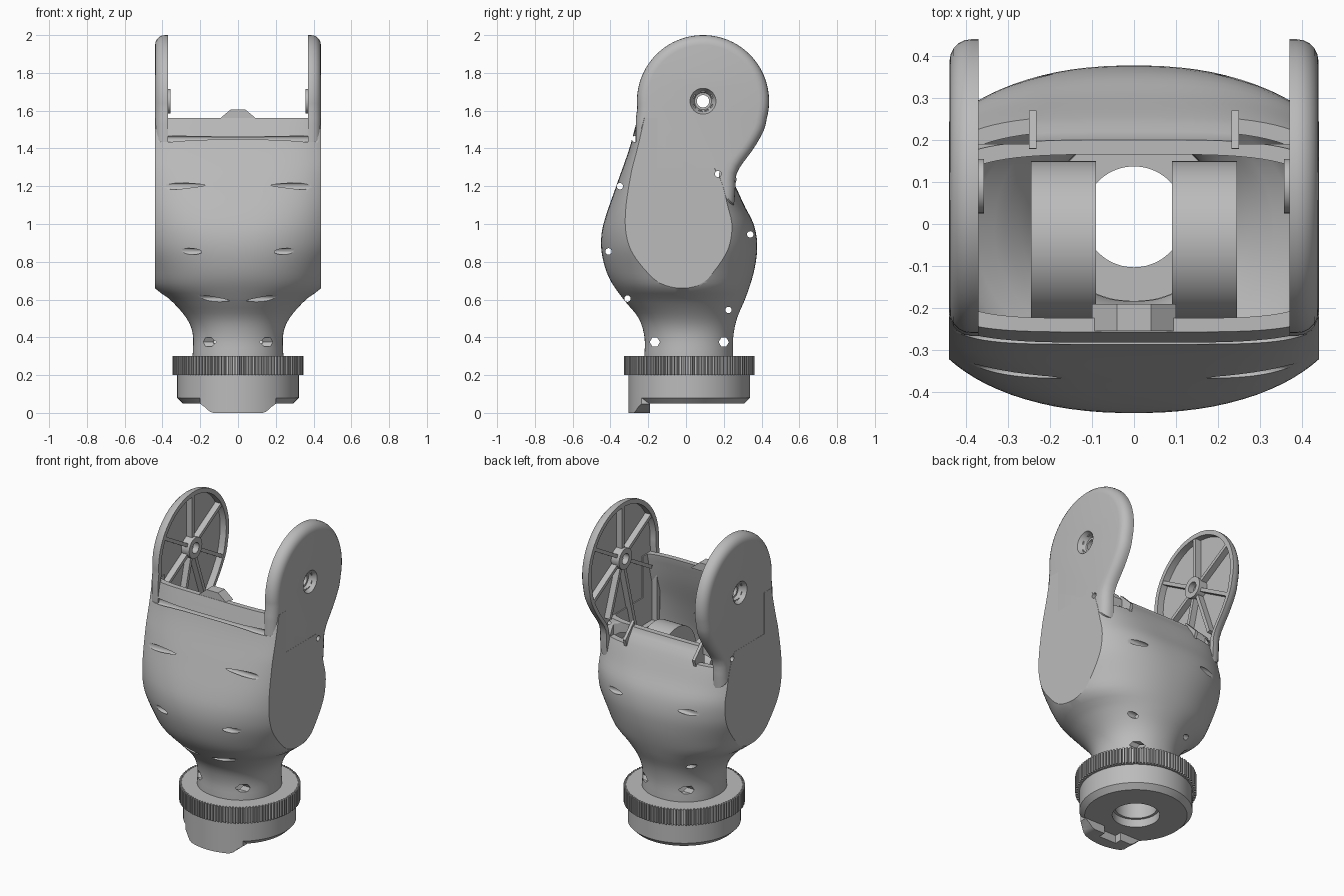
import bpy, bmesh, math
from mathutils import Matrix

if "Cube" in bpy.data.objects:
    bpy.data.objects.remove(bpy.data.objects["Cube"])

grey = bpy.data.materials.new("plain grey")
grey.use_nodes = True
grey.diffuse_color = (0.5, 0.5, 0.5, 1)
grey.node_tree.nodes["Principled BSDF"].inputs["Base Color"].default_value = (0.5, 0.5, 0.5, 1)

HEAD_Y, HEAD_Z, HEAD_R = 0.09, 1.65, 0.35   # ear pivot
RING_Y = 0.017                              # collar axis


def finish(name, bm):
    bmesh.ops.recalc_face_normals(bm, faces=bm.faces)
    mesh = bpy.data.meshes.new(name)
    bm.to_mesh(mesh)
    bm.free()
    mesh.materials.append(grey)
    obj = bpy.data.objects.new(name, mesh)
    bpy.context.collection.objects.link(obj)
    return obj


def skin(name, rings, closed=False):
    """Join rings of points into a solid, capped unless closed on itself."""
    bm = bmesh.new()
    loops = [[bm.verts.new(p) for p in ring] for ring in rings]
    n = len(loops[0])
    pairs = list(zip(loops, loops[1:])) + ([(loops[-1], loops[0])] if closed else [])
    for a, b in pairs:
        for i in range(n):
            bm.faces.new((a[i], a[(i + 1) % n], b[(i + 1) % n], b[i]))
    if not closed:
        bm.faces.new(loops[0])
        bm.faces.new(loops[-1])
    return finish(name, bm)


def prism(name, pts, axis, lo, hi):
    place = {"x": lambda p, t: (t, p[0], p[1]),
             "y": lambda p, t: (p[0], t, p[1]),
             "z": lambda p, t: (p[0], p[1], t)}[axis]
    return skin(name, [[place(p, t) for p in pts] for t in (lo, hi)])


def circle(u, v, r, n=32):
    return [(u + r * math.cos(math.tau * i / n), v + r * math.sin(math.tau * i / n)) for i in range(n)]


def box(name, x0, x1, y0, y1, z0, z1):
    return prism(name, [(x0, y0), (x1, y0), (x1, y1), (x0, y1)], "z", z0, z1)


def combine(obj, other, mode="DIFFERENCE"):
    other.hide_render = True
    mod = obj.modifiers.new("cut", "BOOLEAN")
    mod.object, mod.operation, mod.solver = other, mode, "EXACT"
    bpy.context.view_layer.objects.active = obj
    bpy.ops.object.modifier_apply(modifier=mod.name)
    bpy.data.objects.remove(other)


def smooth(obj, angle=30):
    bpy.ops.object.select_all(action="DESELECT")
    obj.select_set(True)
    bpy.context.view_layer.objects.active = obj
    bpy.ops.object.shade_smooth_by_angle(angle=math.radians(angle))


def curve(table, z):
    """Smooth interpolation through (z, value) pairs."""
    if z <= table[0][0]:
        return table[0][1]
    for i in range(len(table) - 1):
        (z0, v0), (z1, v1) = table[i], table[i + 1]
        if z <= z1:
            zp, vp = table[max(i - 1, 0)]
            zn, vn = table[min(i + 2, len(table) - 1)]
            h, t = z1 - z0, (z - z0) / (z1 - z0)
            m0, m1 = (v1 - vp) / (z1 - zp) * h, (vn - v0) / (zn - z0) * h
            return ((2*t**3 - 3*t*t + 1) * v0 + (t**3 - 2*t*t + t) * m0
                    + (3*t*t - 2*t**3) * v1 + (t**3 - t*t) * m1)
    return table[-1][1]


# Body contours by height: front, back, half width and squareness
FRONT = [(.3, -.22), (.4, -.22), (.5, -.25), (.6, -.33), (.7, -.4), (.8, -.437),
         (.9, -.45), (1, -.437), (1.2, -.37), (1.4, -.3), (1.56, -.257)]
BACK = [(.3, .25), (.4, .25), (.5, .27), (.6, .312), (.7, .347), (.8, .37), (.9, .377),
        (1, .358), (1.1, .308), (1.2, .262), (1.25, .235), (1.3, .2), (1.56, .2)]
WIDTH = [(.3, .24), (.42, .24), (.5, .272), (.6, .36), (.66, .44), (.75, .485),
         (.9, .54), (1.1, .53), (1.56, .49)]
SQUARE = [(.3, 2.1), (.6, 2.1), (.9, 2.3), (1.1, 3), (1.56, 5)]
EAR_BACK = [(1.1, .255), (1.2, .262), (1.25, .263), (1.3, .285), (1.4, .358), (1.5, .414), (1.56, .428)]


def shell(name, inset, z0, z1, levels=48, n=96):
    rings = []
    for k in range(levels + 1):
        z = z0 + (z1 - z0) * k / levels
        f, b = curve(FRONT, z) + inset, curve(BACK, z) - inset
        w, e = curve(WIDTH, z) - inset, 2 / curve(SQUARE, z)
        ring = []
        for i in range(n):
            c, s = math.cos(math.tau * (i + .5) / n), math.sin(math.tau * (i + .5) / n)
            ring.append((math.copysign(w * abs(c) ** e, c),
                         (f + b) / 2 + math.copysign((b - f) / 2 * abs(s) ** e, s), z))
        rings.append(ring)
    obj = skin(name, rings)
    side = 0.44 - inset
    combine(obj, box("side_trim", -side, side, -1, 1, 0, 3), "INTERSECT")
    return obj


SCREWS = [(-.27, 1.45), (-.35, 1.2), (-.41, .855), (-.31, .605), (.17, 1.265), (.34, .945), (.225, .545)]


def drill(obj, holes, r, sides):
    for y, z in holes:
        combine(obj, prism("drill", circle(y, z, r, sides), "x", -.6, .6))


# Hollow forearm shell, open at the top and lower at the back
body = shell("body_shell", 0, .29, 1.56)
combine(body, shell("cavity", .035, .2, 1.7))
combine(body, box("back_opening", -.6, .6, -.15, .6, 1.3, 1.8))
for s in (1, -1):
    combine(body, box("clip_slot", *sorted((s * .25, s * .37)), .19, .5, 1.21, 1.5))
drill(body, SCREWS, .017, 16)
drill(body, [(-.165, .375), (.2, .375)], .027, 6)
smooth(body)


def ear_outline(d=0):
    zs = [1.1 + d + (.46 - d) * k / 14 for k in range(15)]
    front = [(-.27 + d + .01 * (z - 1.1), z) for z in zs]
    r = HEAD_R - d
    head = [(HEAD_Y + r * math.cos(a), HEAD_Z + r * math.sin(a))
            for a in (math.radians(186 - 196 * k / 48) for k in range(49))]
    back = [(curve(EAR_BACK, z) - d, z) for z in reversed(zs)]
    return front + head + back


def make_ear(name, s):
    ear = prism(name, ear_outline(), "x", s * .37, s * .439)
    # Rounded outer rim
    bm = bmesh.new()
    bm.from_mesh(ear.data)
    rim = [e for e in bm.edges if all(abs(v.co.x) > .43 for v in e.verts)]
    bmesh.ops.bevel(bm, geom=rim, offset=.052, segments=5, profile=.5, affect="EDGES")
    bm.to_mesh(ear.data)
    bm.free()
    # Hollow inner face with a pivot hub
    combine(ear, prism("recess", ear_outline(.028), "x", s * .3, s * .412))
    combine(ear, prism("hub", circle(HEAD_Y, HEAD_Z, .065), "x", s * .357, s * .425), "UNION")
    combine(ear, prism("pivot_hole", circle(HEAD_Y, HEAD_Z, .033), "x", s * .3, s * .5))
    sink = [[(s * x, y, z) for y, z in circle(HEAD_Y, HEAD_Z, r)] for x, r in ((.395, .045), (.445, .072))]
    combine(ear, skin("countersink", sink))
    drill(ear, SCREWS[4:5], .017, 16)
    smooth(ear)


for side, s in (("left", 1), ("right", -1)):
    make_ear(side + "_ear", s)
    # Stiffening spokes on the inner face
    for i, (deg, length) in enumerate([(90, .33), (30, .33), (330, .33), (290, .36),
                                       (255, .5), (210, .33), (150, .33)]):
        a = math.radians(deg)
        spoke = prism(f"{side}_spoke_{i + 1}", [(.05, -.011), (length, -.011), (length, .011), (.05, .011)],
                      "x", s * .374, s * .416)
        spoke.data.transform(Matrix.Translation((0, HEAD_Y, HEAD_Z)) @ Matrix.Rotation(a, 4, "X"))
    # Inner drum and back clip post
    drum = prism(side + "_inner_drum", circle(-.04, 1.05, .19, 48), "x", s * .09, s * .245)
    smooth(drum)
    prism(side + "_clip_post", [(.17, 1.18), (.25, 1.18), (.27, 1.24), (.18, 1.33)], "x", s * .232, s * .25)

# Front catch on the top edge
prism("front_catch", [(-.1, 1.555), (-.04, 1.605), (.04, 1.605), (.1, 1.555)], "y", -.255, -.19)


# Collar: turned cup with a knurled grip band
def lathe(name, profile, n=96):
    return skin(name, [[(r * math.cos(math.tau * i / n), RING_Y + r * math.sin(math.tau * i / n), z)
                        for i in range(n)] for r, z in profile], closed=True)


cup = lathe("collar_cup", [(.135, .05), (.292, .05), (.322, .08), (.322, .21), (.33, .22),
                           (.33, .3), (.12, .3), (.12, .1), (.135, .1)])
smooth(cup)
TEETH = 110
gear = []
for i in range(TEETH):
    for f, r in ((0, .331), (.35, .331), (.45, .346), (.9, .346)):
        a = math.tau * (i + f) / TEETH
        gear.append((r * math.cos(a), RING_Y + r * math.sin(a)))
knurl = prism("knurled_band", gear, "z", .2, .3)
combine(knurl, prism("band_bore", circle(0, RING_Y, .25, 64), "z", .1, .4))

# Locking tab under the front of the collar
tab = prism("locking_tab", [(-.2, .09), (-.2, .048), (-.175, .03), (-.15, .007), (-.13, 0),
                            (.13, 0), (.15, .007), (.175, .03), (.2, .048), (.2, .09)], "y", -.4, -.19)
combine(tab, prism("tab_trim", circle(0, RING_Y, .322, 96), "z", -.1, .2), "INTERSECT")
combine(tab, box("tab_notch", -.06, .06, -.235, -.1, -.1, .05))
smooth(tab)
